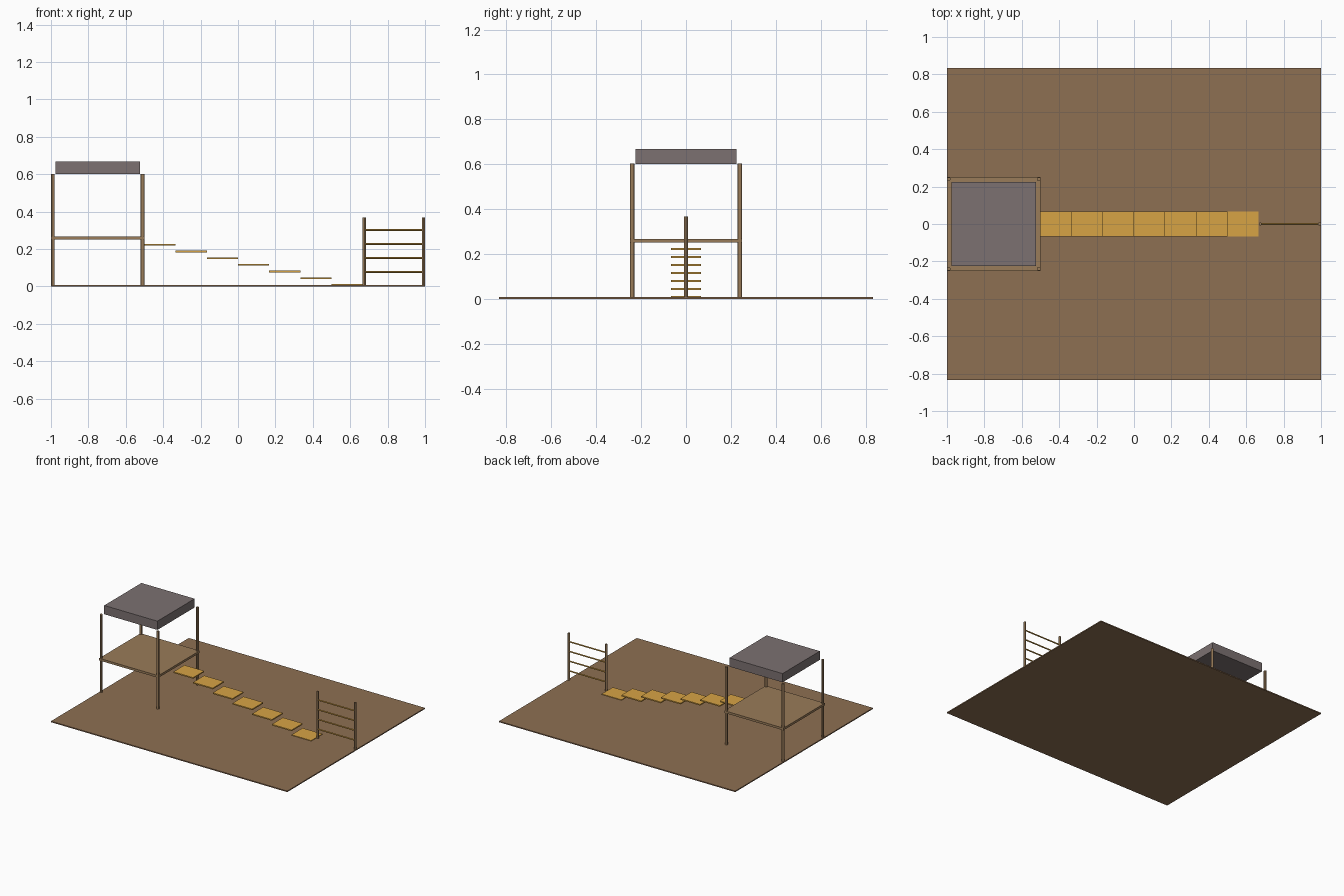
import bpy
from mathutils import Vector

if "Cube" in bpy.data.objects:
    bpy.data.objects.remove(bpy.data.objects["Cube"])


def material(name, rgb):
    m = bpy.data.materials.new(name)
    m.diffuse_color = (*rgb, 1)
    m.use_nodes = True
    m.node_tree.nodes["Principled BSDF"].inputs["Base Color"].default_value = m.diffuse_color
    return m


EARTH = material("earth", (0.27, 0.16, 0.085))
WOOD = material("wood", (0.32, 0.20, 0.10))
GOLD = material("gold", (0.68, 0.37, 0.06))
ROOF = material("roof_grey", (0.20, 0.165, 0.165))


def box(name, lo, hi, mat):
    lo, hi = Vector(lo), Vector(hi)
    bpy.ops.mesh.primitive_cube_add(size=1, location=(lo + hi) / 2)
    ob = bpy.context.object
    ob.name = name
    ob.scale = hi - lo
    bpy.ops.object.transform_apply(location=False, rotation=False, scale=True)
    ob.data.materials.append(mat)


def rod(name, a, b, radius, mat):
    a, b = Vector(a), Vector(b)
    d = b - a
    bpy.ops.mesh.primitive_cylinder_add(
        vertices=12, radius=radius, depth=d.length, location=(a + b) / 2,
        rotation=d.to_track_quat('Z', 'Y').to_euler())
    ob = bpy.context.object
    ob.name = name
    ob.data.materials.append(mat)
    bpy.ops.object.shade_smooth_by_angle()


# Ground slab
G = 0.0083
box("ground_slab", (-1, -0.833, 0), (1, 0.833, G), EARTH)

# Tower: deck, corner posts and block roof
box("tower_deck", (-1, -0.25, 0.25), (-0.5, 0.25, 0.267), WOOD)
for x in (-0.99, -0.51):
    for y in (-0.24, 0.24):
        rod("tower_post", (x, y, 0.004), (x, y, 0.602), 0.01, WOOD)
box("tower_roof", (-0.975, -0.225, 0.601), (-0.525, 0.225, 0.668), ROOF)

# Descending floating steps
for i in range(7):
    x = -0.5 + i / 6
    z = 0.2226 - i * 0.0357
    box("step", (x, -0.067, z - 0.0045), (x + 1 / 6, 0.067, z + 0.0045), GOLD)

# Climbing frame: two posts with four rungs
X0, X1 = 0.675, 0.9915
for x in (X0, X1):
    rod("climbing_post", (x, 0, 0.004), (x, 0, 0.367), 0.0083, WOOD)
for i in range(4):
    z = 0.0775 + i * 0.0747
    rod("climbing_rung", (X0, 0, z), (X1, 0, z), 0.005, GOLD)
